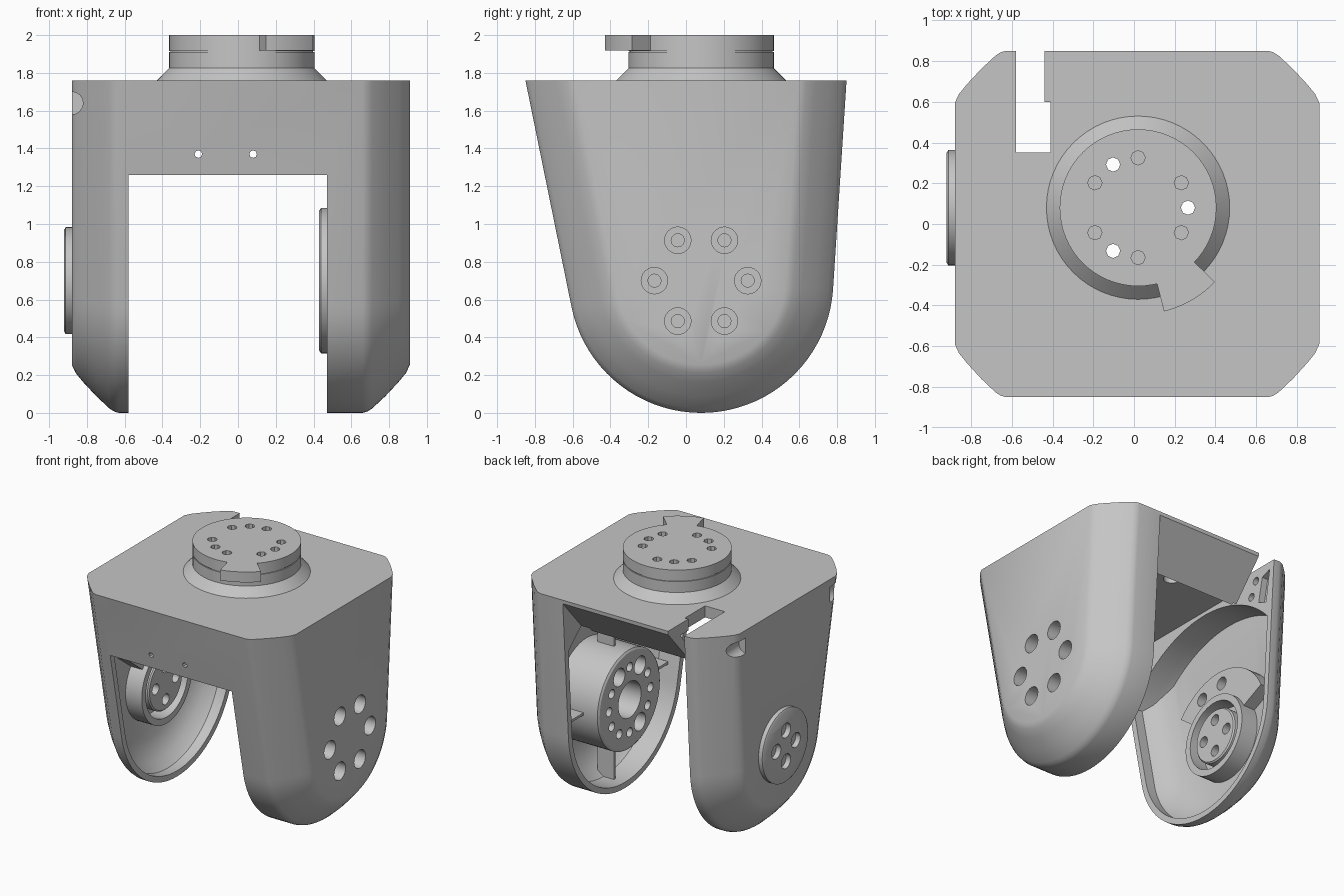
import bpy, bmesh
from math import sin, cos, acos, radians, pi

if "Cube" in bpy.data.objects:
    bpy.data.objects.remove(bpy.data.objects["Cube"])

GREY = bpy.data.materials.new("mid_grey")
GREY.use_nodes = True
GREY.diffuse_color = (0.56, 0.56, 0.56, 1)
GREY.node_tree.nodes["Principled BSDF"].inputs["Base Color"].default_value = (0.56, 0.56, 0.56, 1)

TOP = 1.76
PIVOT = (0.08, 0.70)      # y, z of the joint axis
FLANGE = (0.02, 0.08)     # x, y of the top flange axis
TAPER_F, TAPER_B = radians(11.5), radians(3.7)   # front and back slope of the legs


def loft(name, rings, closed=False):
    """Skin a list of equal point rings into a solid."""
    bm = bmesh.new()
    vs = [[bm.verts.new(p) for p in r] for r in rings]
    n = len(vs[0])
    pairs = list(zip(vs, vs[1:])) + ([(vs[-1], vs[0])] if closed else [])
    for a, b in pairs:
        for i in range(n):
            j = (i + 1) % n
            bm.faces.new((a[i], a[j], b[j], b[i]))
    if not closed:
        bm.faces.new(vs[0])
        bm.faces.new(vs[-1])
    bmesh.ops.recalc_face_normals(bm, faces=bm.faces)
    me = bpy.data.meshes.new(name)
    bm.to_mesh(me)
    bm.free()
    me.materials.append(GREY)
    ob = bpy.data.objects.new(name, me)
    bpy.context.collection.objects.link(ob)
    return ob


def lathe(name, axis, centre, profile, seg=64, closed=False):
    """Revolve (height, radius) pairs about a line parallel to X, Y or Z."""
    a, b = centre
    rings = []
    for h, r in profile:
        ring = []
        for i in range(seg):
            t = 2 * pi * i / seg
            u, v = a + r * cos(t), b + r * sin(t)
            ring.append({"X": (h, u, v), "Y": (u, h, v), "Z": (u, v, h)}[axis])
        rings.append(ring)
    return loft(name, rings, closed)


def hole(axis, centre, r, h0, h1, seg=16):
    return lathe("cutter", axis, centre, [(h0, r), (h1, r)], seg)


def prism_x(name, pts, x0, x1):
    return loft(name, [[(x, y, z) for y, z in pts] for x in (x0, x1)])


def box(name, x, y, z):
    return prism_x(name, [(y[0], z[0]), (y[1], z[0]), (y[1], z[1]), (y[0], z[1])], *x)


def polar(centre, r, deg):
    return centre[0] + r * cos(radians(deg)), centre[1] + r * sin(radians(deg))


def sector(centre, r0, r1, a0, a1, n=16):
    """Outline of a ring sector."""
    ang = [a0 + (a1 - a0) * i / n for i in range(n + 1)]
    return [polar(centre, r1, t) for t in ang] + [polar(centre, r0, t) for t in reversed(ang)]


def cut(ob, cutters):
    for c in cutters:
        m = ob.modifiers.new("cut", "BOOLEAN")
        m.operation, m.solver, m.object = "DIFFERENCE", "EXACT", c
    dg = bpy.context.evaluated_depsgraph_get()
    me = bpy.data.meshes.new_from_object(ob.evaluated_get(dg))
    ob.modifiers.clear()
    ob.data = me
    for c in cutters:
        bpy.data.objects.remove(c)


def arc(x, r, t0, t1, n):
    return [(x, PIVOT[0] + r * cos(t0 + (t1 - t0) * i / n),
             PIVOT[1] + r * sin(t0 + (t1 - t0) * i / n)) for i in range(n + 1)]


def u_outline(x, d):
    """Flat-topped U section at x, inset by d."""
    cy, r, h = PIVOT[0], 0.70 - d, TOP - PIVOT[1]
    back = cy + (r + h * sin(TAPER_B)) / cos(TAPER_B)
    front = cy - (r + h * sin(TAPER_F)) / cos(TAPER_F)
    return [(x, back, TOP)] + arc(x, r, -TAPER_B, TAPER_F - pi, 40) + [(x, front, TOP)]


def arched_u(x, d, big=0.94):
    """U section closed above by a large arc about the joint axis."""
    r = 0.70 - d
    spread = acos(r / big)
    return (arc(x, r, -TAPER_B, TAPER_F - pi, 40)
            + arc(x, big, pi + TAPER_F - spread, spread - TAPER_B, 24))


# Fork body: U section with rounded bevels on both outer faces
BEVEL = [(0, .255), (.02, .212), (.06, .163), (.13, .088), (.2, .023), (.225, .007), (.25, 0)]
body = loft("fork_body", [u_outline(-0.88 + i, d) for i, d in BEVEL]
            + [u_outline(0.91 - i, d) for i, d in reversed(BEVEL)])

# Gap between the legs, leaving a front wall, top plate and sloped rear flap
gap = prism_x("gap", [(-1.2, -.1), (-1.2, 1.26), (-.68, 1.26), (-.76, 1.67), (.70, 1.67),
                      (.54, 1.48), (.59, 1.44), (.9, 1.79), (1.2, 1.79), (1.2, -.1)], -0.58, 0.47)
# Arched hollows inside both legs
HOLLOW = ((.4, .045), (.65, .045), (.72, .1), (.8, .24))
hollow_left = loft("hollow_left", [arched_u(x, d) for x, d in HOLLOW])
hollow_right = loft("hollow_right", [arched_u(-x - .01 if x > .5 else -.5, d) for x, d in HOLLOW])
cutters = [gap, hollow_left, hollow_right,
           box("slot", (-.58, -.44), (.35, 1.0), (1.3, 1.9)),
           box("slot_side", (-.5, -.41), (.35, .6), (1.3, 1.9))]
# Screw holes in the left leg, cable holes in the front wall, bevel drillings
SCREWS = [polar(PIVOT, .247, 60 * k) for k in range(6)]
cutters += [hole("X", p, .07, .7, 1.0, 24) for p in SCREWS]
cutters += [hole("Y", (x, 1.37), .02, -1, -.5, 8) for x in (-.21, .08)]
cutters += [hole("Y", (-.88, 1.64), .06, s * .52, s * 1.0) for s in (-1, 1)]
# Pocket and small holes on the inside of the right leg
cutters += [prism_x("pocket", [(.68, 1.48), (.76, 1.45), (.80, 1.70), (.72, 1.67)], -.63, -.5)]
cutters += [hole("X", p, .03, -.63, -.5) for p in ((.6, 1.56), (.65, 1.67))]
# Through holes under the flange
THROUGH = [polar(FLANGE, .245, a) for a in (0, 120, 240)]
cutters += [hole("Z", p, .06, 1.3, 1.9) for p in THROUGH]
cut(body, cutters)

# Top flange: conical collar, turned body and keyed disc
collar = lathe("flange_collar", "Z", FLANGE,
               [(1.75, .45), (1.76, .45), (1.825, .385), (1.91, .385)])
cut(collar, [hole("Z", p, .035, 1.7, 2.1, 8) for p in THROUGH])
disc = lathe("flange_disc", "Z", FLANGE,
             [(1.905, .378), (1.917, .378), (1.917, .385), (2.0, .385)])
cut(disc, [hole("Z", polar(FLANGE, .245, a), .035, 1.8 if a % 120 == 0 else 1.93, 2.1, 8)
           for a in range(0, 360, 30) if a not in (60, 180, 300)])
tab = sector(FLANGE, .37, .525, -76, -44)
loft("flange_tab", [[(x, y, z) for x, y in tab] for z in (1.919, 2.0)])

# Drive housing in the left leg with its bolt circle
drive = lathe("drive_housing", "X", PIVOT, [(.43, .37), (.44, .385), (.81, .385)])
windows = (60, 120, 240)
cut(drive, [hole("X", PIVOT, .14, .3, .72, 32)]
    + [hole("X", polar(PIVOT, .255, a), .07 if a in windows else .035, .3, .55)
       for a in range(0, 360, 30)]
    + [hole("X", p, .035, .76, .9, 12) for p in SCREWS])

# Thin ribs from the drive housing to the leg wall
for name, y, z in (("rib_top", (.07, .09), (1.04, 1.645)), ("rib_bottom", (.07, .09), (.04, .36)),
                   ("rib_front", (-.58, -.25), (.69, .71)), ("rib_back", (.41, .74), (.69, .71))):
    box(name, (.56, .7), y, z)

# Idler hub on the right leg: outer cap, inner boss, ring and clamp plate
cap = lathe("hub_cap", "X", PIVOT, [(-.92, .27), (-.912, .283), (-.8, .283)])
cut(cap, [hole("X", polar(PIVOT, .12, a), .057, -1, -.84) for a in (0, 90, 180, 270)])
boss = lathe("hub_boss", "X", PIVOT, [(-.82, .21), (-.69, .21), (-.68, .2)])
cut(boss, [hole("X", polar(PIVOT, .125, a), .042, -.75, -.5) for a in (0, 90, 180, 270)])
lathe("hub_ring", "X", PIVOT, [(-.82, .31), (-.67, .31), (-.67, .26), (-.82, .26)], closed=True)
clamp = prism_x("clamp_plate", sector(PIVOT, .29, .52, 25, 142), -.815, -.71)
cut(clamp, [hole("X", polar(PIVOT, .42, a), .05, -.78, -.5) for a in (85, 115)])

# Smooth the curved surfaces and keep edges sharp
bpy.ops.object.select_all(action="DESELECT")
for ob in bpy.context.collection.objects:
    if ob.type == "MESH" and ob.data.materials and ob.data.materials[0] == GREY:
        ob.select_set(True)
        bpy.context.view_layer.objects.active = ob
bpy.ops.object.shade_smooth_by_angle(angle=radians(32))
